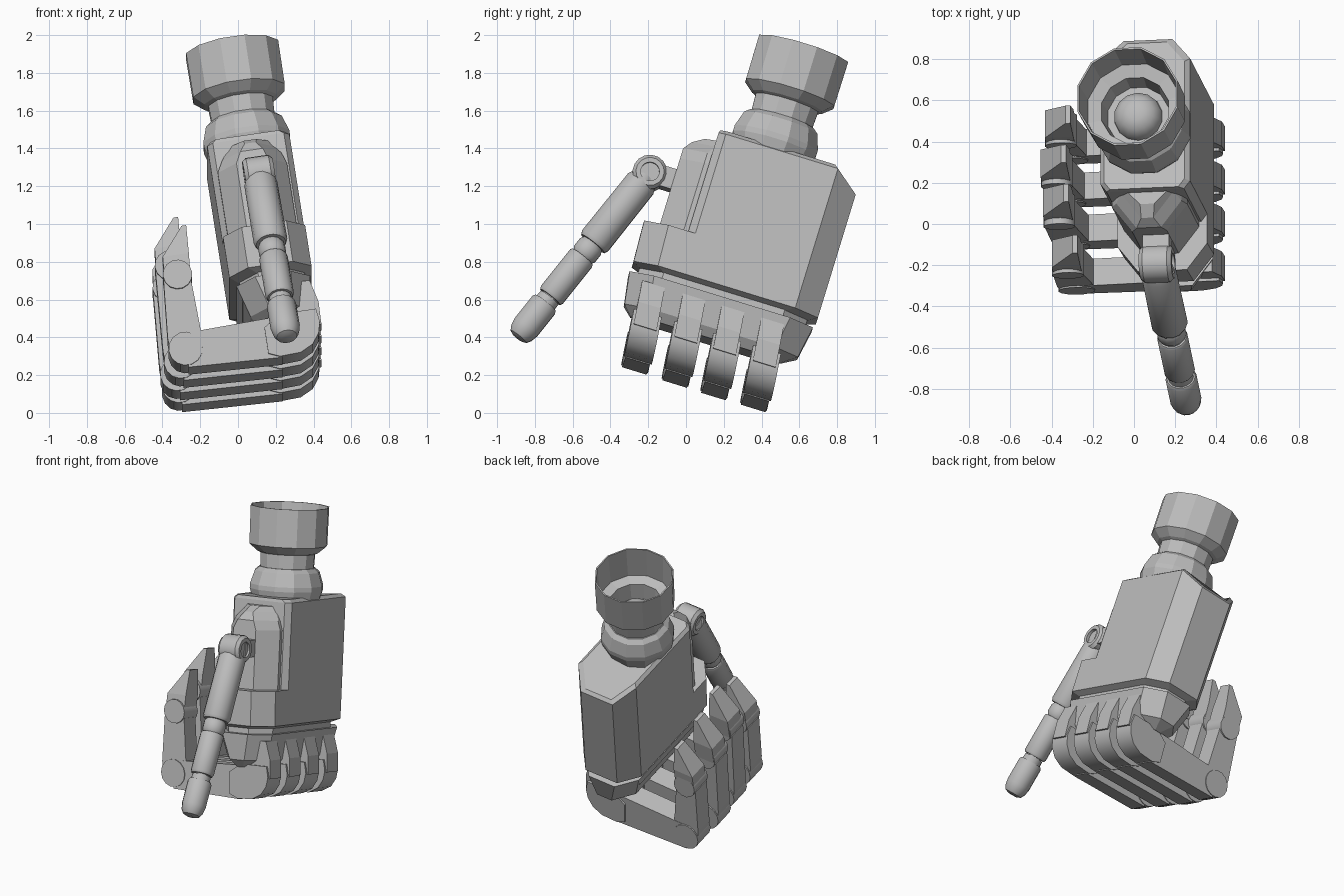
import bpy, bmesh, math
from mathutils import Matrix, Vector

cube = bpy.data.objects.get("Cube")
if cube:
    bpy.data.objects.remove(cube, do_unlink=True)

grey = bpy.data.materials.new("plain_grey")
grey.use_nodes = True
grey.diffuse_color = (0.5, 0.5, 0.5, 1)
grey.node_tree.nodes["Principled BSDF"].inputs["Base Color"].default_value = (0.5, 0.5, 0.5, 1)

# Hand frame: u = back of hand, v = across the knuckles, w = towards the wrist
W = Vector((-0.15, 0.29, 0.945)).normalized()
V = Vector((0, 0.956, -0.293)).normalized()
U = V.cross(W).normalized()
HAND = Matrix((U, V, W)).transposed().to_4x4()


def loft(name, rings, frame=HAND, smooth=False):
    """Skin a list of equal rings and cap both ends."""
    bm = bmesh.new()
    loops = [[bm.verts.new(p) for p in ring] for ring in rings]
    n = len(loops[0])
    for a, b in zip(loops, loops[1:]):
        for i in range(n):
            j = (i + 1) % n
            bm.faces.new((a[i], a[j], b[j], b[i]))
    bm.faces.new(loops[0][::-1])
    bm.faces.new(loops[-1])
    bmesh.ops.recalc_face_normals(bm, faces=bm.faces)
    mesh = bpy.data.meshes.new(name)
    bm.to_mesh(mesh)
    bm.free()
    mesh.materials.append(grey)
    if smooth:
        mesh.shade_smooth()
        mesh.set_sharp_from_angle(angle=math.radians(35))
    ob = bpy.data.objects.new(name, mesh)
    ob.matrix_world = frame
    bpy.context.collection.objects.link(ob)
    return ob


def octagon(u0, u1, v0, v1, w, cu=0.1, cv=0.13, front=1.0, drop=0.0):
    """Chamfered rectangle at height w; front scales the front chamfer, drop lowers the back."""
    fu, fv = cu * front, cv * front
    return [(u0 + fu, v0, w), (u1 - fu, v0, w), (u1, v0 + fv, w), (u1, v1 - cv, w),
            (u1 - cu, v1, w - drop), (u0 + cu, v1, w - drop), (u0, v1 - cv, w), (u0, v0 + fv, w)]


def rect(u0, u1, v0, v1, w):
    return [(u0, v0, w), (u1, v0, w), (u1, v1, w), (u0, v1, w)]


def lathe(name, profile, frame, sides=12, smooth=False):
    """Turn (radius, height) pairs about the frame's z axis."""
    turns = [2 * math.pi * (i + 0.5) / sides for i in range(sides)]
    rings = [[(r * math.cos(a), r * math.sin(a), h) for a in turns] for r, h in profile]
    return loft(name, rings, frame, smooth)


def slab(name, outline, v, half, lean=0.1, smooth=False):
    """Extrude a (u, w) outline across the finger width."""
    rings = [[(a, v + side * half + (0.3 - b) * lean, b) for a, b in outline]
             for side in (-1, 1)]
    return loft(name, rings, smooth=smooth)


def disc(u, w, radius, sides=14):
    turns = [2 * math.pi * i / sides for i in range(sides)]
    return [(u + radius * math.cos(a), w + radius * math.sin(a)) for a in turns]


# Palm shell, with its lower front shoulder
loft("palm", [octagon(0.10, 0.44, -0.22, 0.47, 0.61),
              octagon(0.05, 0.49, -0.27, 0.52, 0.635, front=0.3),
              octagon(0.05, 0.49, -0.27, 0.52, 1.415, front=0.3, drop=0.09),
              octagon(0.07, 0.465, -0.265, 0.50, 1.435, front=0.3, drop=0.09)])
loft("palm_front_shoulder", [octagon(0.10, 0.44, -0.45, 0.1, 0.61),
                             octagon(0.05, 0.49, -0.50, 0.1, 0.635),
                             octagon(0.05, 0.49, -0.51, 0.1, 0.86)])
loft("palm_groove", [octagon(0.10, 0.45, -0.46, 0.47, 0.5),
                     octagon(0.10, 0.45, -0.46, 0.47, 0.63)])

# Knuckle block that carries the fingers
loft("knuckle_block", [octagon(0.16, 0.40, -0.43, 0.40, 0.36),
                       octagon(0.13, 0.44, -0.48, 0.48, 0.41),
                       octagon(0.08, 0.475, -0.505, 0.51, 0.58)])

# Thumb mount and hinge
loft("thumb_mount", [octagon(0.08, 0.45, -0.425, -0.1, 0.75),
                     octagon(0.08, 0.45, -0.425, -0.1, 1.24),
                     octagon(0.11, 0.43, -0.425, -0.1, 1.30),
                     octagon(0.14, 0.40, -0.39, -0.1, 1.35),
                     octagon(0.18, 0.37, -0.33, -0.1, 1.385, 0.06, 0.06)])
loft("thumb_bracket", [rect(0.22, 0.35, -0.54, -0.4, 1.07),
                       rect(0.22, 0.35, -0.54, -0.4, 1.18)])
hinge = HAND @ Matrix.Translation((0.284, -0.557, 1.125)) @ Matrix.Rotation(math.pi / 2, 4, "Y")
half = [(0.05, 0.06), (0.05, 0.08), (0.075, 0.08), (0.092, 0.06)]
lathe("thumb_hinge", [(r, -h) for r, h in half] + half[::-1], hinge, 16, True)

# Thumb: two tubes, a band and a rounded tip
root, end = Vector((0.11, -0.19, 1.275)), Vector((0.255, -0.87, 0.425))
aim = (end - root).to_track_quat("Z", "Y").to_matrix().to_4x4()
thumb = Matrix.Translation(root) @ aim
for name, profile in (
        ("thumb_base", [(0.065, 0.03), (0.088, 0.08), (0.09, 0.47), (0.08, 0.49)]),
        ("thumb_core", [(0.052, 0.40), (0.052, 1.0)]),
        ("thumb_band", [(0.06, 0.49), (0.072, 0.51), (0.072, 0.56), (0.06, 0.58)]),
        ("thumb_middle", [(0.07, 0.58), (0.076, 0.59), (0.076, 0.84), (0.068, 0.855)]),
        ("thumb_collar", [(0.06, 0.86), (0.062, 0.90)]),
        ("thumb_tip", [(0.07, 0.895), (0.078, 0.91), (0.078, 1.06),
                       (0.07, 1.10), (0.055, 1.125), (0.03, 1.135)])):
    lathe(name, profile, thumb, 14, True)

# Four curled fingers: name, place across hand, outward reach, extra length
fingers = (("index", -0.34, 0, 0.03), ("middle", -0.115, -0.025, 0.15),
           ("ring", 0.10, -0.045, 0.10), ("little", 0.32, -0.035, 0.03))
proximal = [(0.30, 0.54), (0.465, 0.54), (0.495, 0.42), (0.492, 0.30), (0.30, 0.28)]
bend = [(0.28, 0.38), (0.475, 0.38), (0.485, 0.31), (0.47, 0.25), (0.43, 0.195),
        (0.36, 0.16), (0.25, 0.155), (0.19, 0.18), (0.19, 0.32)]
span = [(-0.24, 0.17), (0.26, 0.15), (0.26, 0.37), (-0.2, 0.355)]
upright = [(-0.145, 0.36), (-0.155, 0.24), (-0.22, 0.18), (-0.28, 0.19),
           (-0.32, 0.24), (-0.325, 0.34), (-0.30, 0.62), (-0.155, 0.60)]

for label, v, reach, grow in fingers:
    def place(outline):
        return [(a + (reach if a < 0 else 0), b + (grow if b > 0.5 and a < 0 else 0))
                for a, b in outline]

    slab(label + "_proximal", proximal, v, 0.063)
    slab(label + "_bend", bend, v, 0.077, smooth=True)
    slab(label + "_span", place(span), v, 0.068)
    slab(label + "_upright", place(upright), v, 0.066)
    # Round joints across the finger
    slab(label + "_corner_joint", place(disc(-0.24, 0.27, 0.09)), v, 0.074, smooth=True)
    slab(label + "_tip_joint", place(disc(-0.222, 0.64, 0.078)), v, 0.078, smooth=True)
    # Wedge fingertip
    c = v - 0.035
    loft(label + "_tip", [
        rect(-0.295 + reach, -0.155 + reach, c - 0.07, c + 0.07, 0.62 + grow),
        rect(-0.285 + reach, -0.145 + reach, c - 0.07, c + 0.07, 0.75 + grow),
        rect(-0.16 + reach, -0.135 + reach, c - 0.05, c + 0.04, 0.91 + grow)])

# Wrist collar and hollow forearm cup with a ball set in its floor
wrist = HAND @ Matrix.Translation((0.272, 0.03, 0))
lathe("wrist_collar", [(0.21, 1.38), (0.238, 1.47), (0.238, 1.50), (0.21, 1.585),
                       (0.18, 1.61)], wrist)
lathe("forearm_cup", [(0.172, 1.58), (0.178, 1.70), (0.20, 1.71), (0.253, 1.755),
                      (0.255, 2.0), (0.246, 2.0), (0.236, 1.78), (0.17, 1.765),
                      (0.155, 1.65)], wrist)
lathe("wrist_ball", [(0.12, 1.64), (0.115, 1.68), (0.085, 1.72), (0.04, 1.74)], wrist, 14, True)
